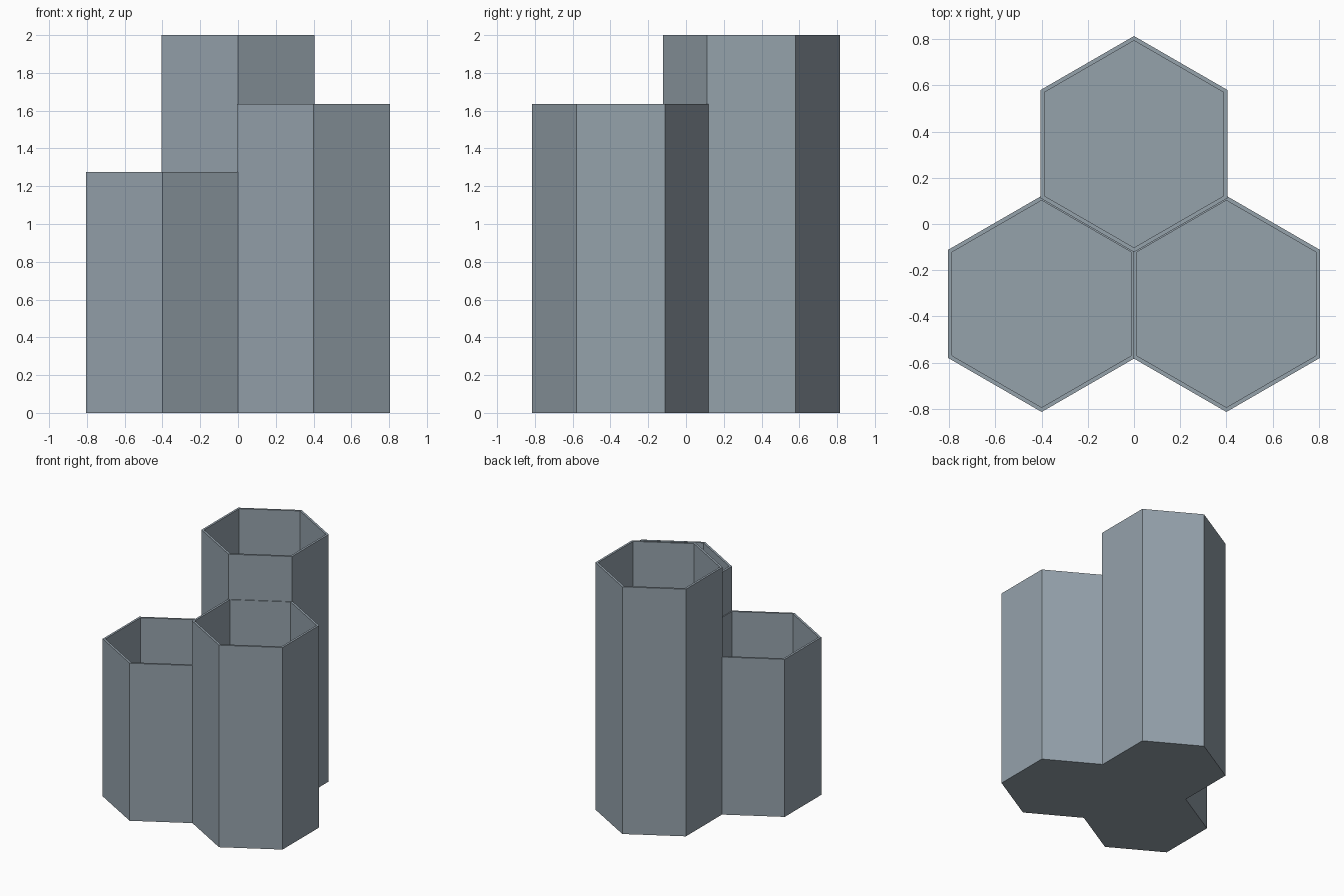
import bpy
import bmesh
from math import sin, cos, pi
from mathutils import Vector

cube = bpy.data.objects.get("Cube")
if cube:
    bpy.data.objects.remove(cube, do_unlink=True)

OUTER = 0.468      # outer corner radius
INNER = 0.448      # inner corner radius
FLOOR = 0.02       # floor thickness

# Single slate grey material
grey = bpy.data.materials.new("slate_grey")
grey.use_nodes = True
colour = (0.30, 0.36, 0.41, 1)
grey.diffuse_color = colour
bsdf = next(n for n in grey.node_tree.nodes if n.type == 'BSDF_PRINCIPLED')
bsdf.inputs["Base Color"].default_value = colour


def hexagon(bm, radius, z):
    """Ring of six vertices with a corner pointing to +y."""
    angles = [pi / 2 + i * pi / 3 for i in range(6)]
    return [bm.verts.new((radius * cos(a), radius * sin(a), z)) for a in angles]


def hex_cup(name, x, y, height):
    """Open hexagonal cup: outer wall, rim, inner wall and floor."""
    bm = bmesh.new()
    rings = [hexagon(bm, r, z) for r, z in (
        (OUTER, 0), (OUTER, height), (INNER, height), (INNER, FLOOR))]
    for low, high in zip(rings, rings[1:]):
        for i in range(6):
            j = (i + 1) % 6
            bm.faces.new((low[i], low[j], high[j], high[i]))
    bm.faces.new(rings[0][::-1])
    bm.faces.new(rings[-1])
    bmesh.ops.recalc_face_normals(bm, faces=bm.faces)
    mesh = bpy.data.meshes.new(name)
    bm.to_mesh(mesh)
    bm.free()
    mesh.materials.append(grey)
    cup = bpy.data.objects.new(name, mesh)
    cup.location = Vector((x, y, 0))
    bpy.context.collection.objects.link(cup)


# Three cups of stepped height, nested like honeycomb
hex_cup("tall_back_cup", 0, 0.346, 2.0)
hex_cup("medium_left_cup", 0.4, -0.346, 1.635)
hex_cup("short_right_cup", -0.4, -0.346, 1.275)
